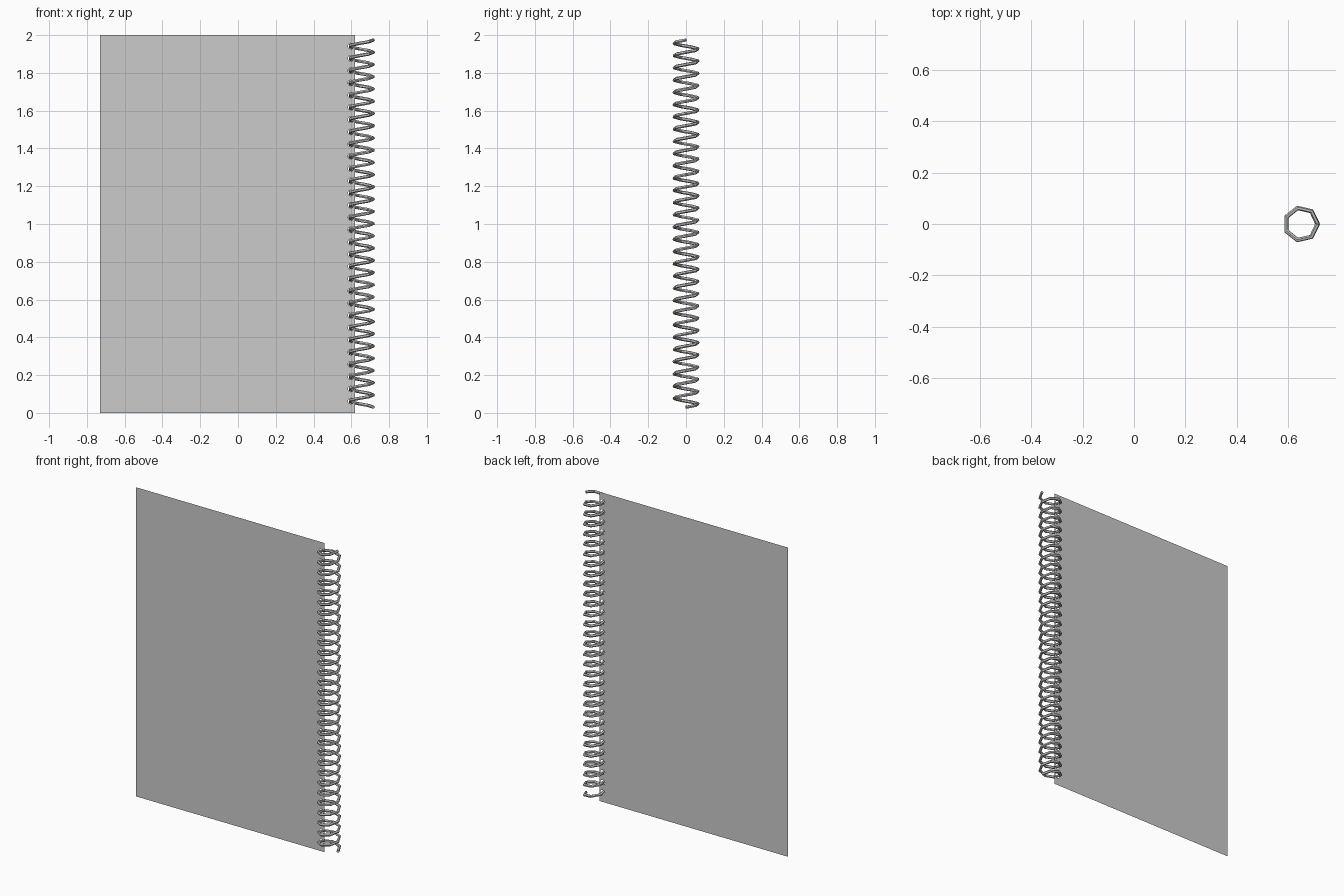
import bpy
from math import sin, cos, pi

if "Cube" in bpy.data.objects:
    bpy.data.objects.remove(bpy.data.objects["Cube"])

TURNS, SIDES = 30, 7
Z0, Z1 = 0.03, 1.974
PITCH = (Z1 - Z0) / TURNS
CX, R, WIRE = 0.652, 0.064, 0.009


def add_poly(curve, points, cyclic):
    s = curve.splines.new('POLY')
    s.points.add(len(points) - 1)
    for p, co in zip(s.points, points):
        p.co = (*co, 1)
    s.use_cyclic_u = cyclic


def finish(name, curve):
    ob = bpy.data.objects.new(name, curve)
    bpy.context.collection.objects.link(ob)
    bpy.ops.object.select_all(action='DESELECT')
    ob.select_set(True)
    bpy.context.view_layer.objects.active = ob
    return ob


# Flat page with a column of punched holes, drawn in XY then stood upright
page = bpy.data.curves.new("page", 'CURVE')
page.dimensions = '2D'
page.fill_mode = 'BOTH'
add_poly(page, [(-0.73, 0, 0), (0.62, 0, 0), (0.62, 2, 0), (-0.73, 2, 0)], True)
for i in range(TURNS):
    z = Z0 + (i + 0.5) * PITCH
    add_poly(page, [(0.597 + 0.016 * cos(k * pi / 4), z + 0.016 * sin(k * pi / 4), 0)
                    for k in range(8)], True)
ob = finish("page", page)
ob.rotation_euler.x = pi / 2
bpy.ops.object.convert(target='MESH')

# Seven-sided spiral binding wire
coil = bpy.data.curves.new("spiral_binding", 'CURVE')
coil.dimensions = '3D'
coil.bevel_depth = WIRE
coil.bevel_resolution = 1
coil.use_fill_caps = True
add_poly(coil, [(CX + R * cos(2 * pi * i / SIDES), R * sin(2 * pi * i / SIDES),
                 Z0 + i * PITCH / SIDES) for i in range(TURNS * SIDES + 1)], False)
finish("spiral_binding", coil)
bpy.ops.object.convert(target='MESH')
bpy.ops.object.shade_flat()
